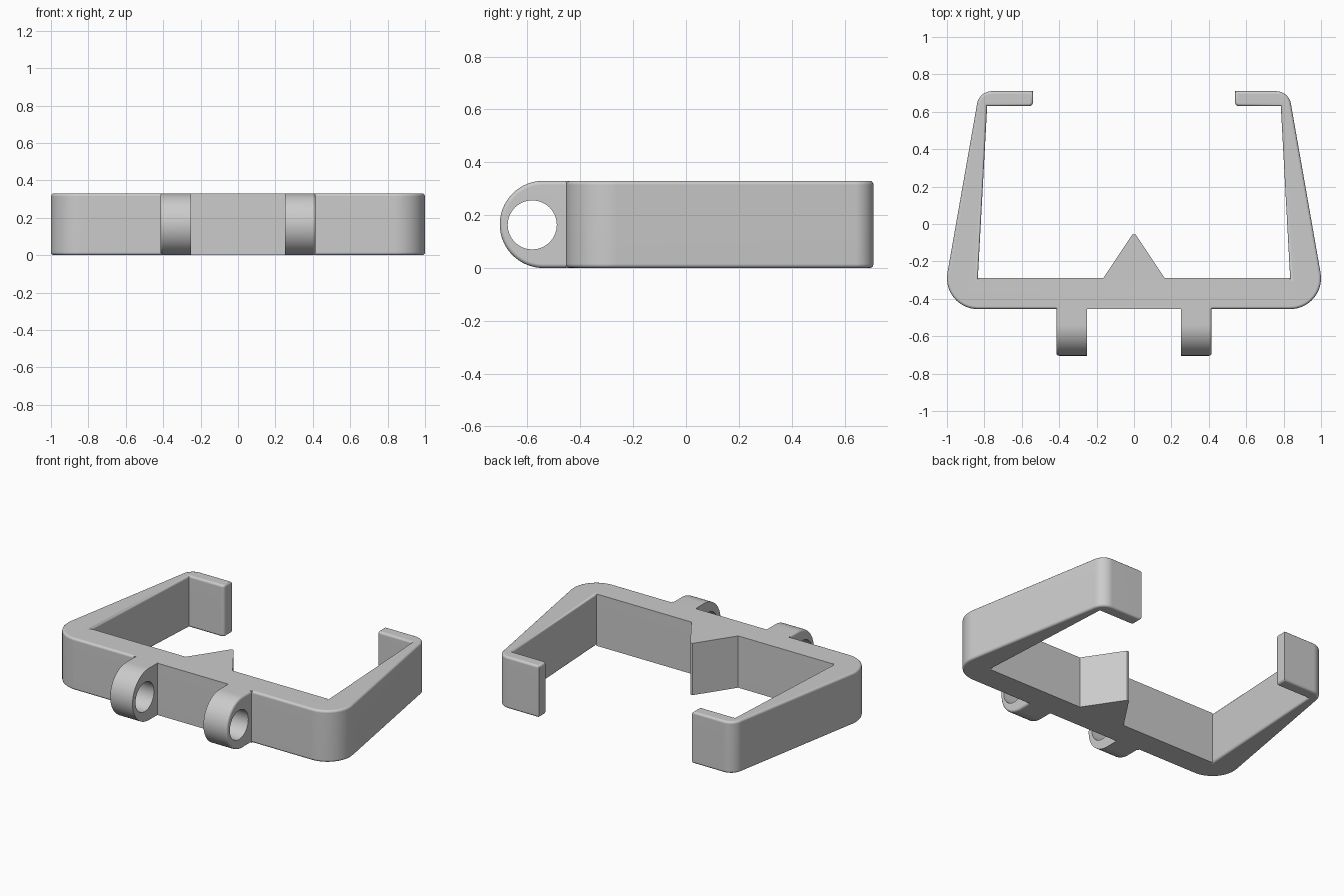
import bpy, bmesh
from math import sin, cos, radians
from mathutils import Vector

H = 0.33          # overall height
EDGE = 0.015      # rounding of the outer edges

cube = bpy.data.objects.get("Cube")
if cube:
    bpy.data.objects.remove(cube, do_unlink=True)

grey = bpy.data.materials.new("plain_grey")
grey.use_nodes = True
colour = (0.6, 0.6, 0.6, 1)
grey.diffuse_color = colour
grey.node_tree.nodes["Principled BSDF"].inputs["Base Color"].default_value = colour


def arc(cx, cy, r, start, end, steps):
    """Points on a circular arc, angles in degrees."""
    angles = [radians(start + (end - start) * i / steps) for i in range(steps + 1)]
    return [(cx + r * cos(a), cy + r * sin(a)) for a in angles]


def prism(name, points, place, offset, rounded=None):
    """Extrude a closed outline; round the rim edges chosen by the rule."""
    bm = bmesh.new()
    near = [bm.verts.new(place(*p)) for p in points]
    far = [bm.verts.new(place(*p) + Vector(offset)) for p in points]
    bm.faces.new(near)
    bm.faces.new(far)
    for i in range(len(points)):
        bm.faces.new((near[i - 1], near[i], far[i], far[i - 1]))
    bmesh.ops.recalc_face_normals(bm, faces=bm.faces)
    if rounded:
        chosen = [e for e in bm.edges if rounded(e.verts[0].co, e.verts[1].co)]
        bmesh.ops.bevel(bm, geom=chosen, offset=EDGE, segments=3, profile=0.5,
                        affect='EDGES', clamp_overlap=False)
    mesh = bpy.data.meshes.new(name)
    bm.to_mesh(mesh)
    bm.free()
    mesh.materials.append(grey)
    obj = bpy.data.objects.new(name, mesh)
    bpy.context.collection.objects.link(obj)
    return obj


def activate(obj):
    bpy.ops.object.select_all(action='DESELECT')
    obj.select_set(True)
    bpy.context.view_layer.objects.active = obj


def smooth(obj):
    """Smooth the roundings while the broad faces stay flat."""
    activate(obj)
    bpy.ops.object.shade_smooth_by_angle(angle=radians(35))
    weighted = obj.modifiers.new("flat_broad_faces", 'WEIGHTED_NORMAL')
    weighted.keep_sharp = True


def flat(x, y):
    return Vector((x, y, 0))


def mirrored(half):
    return half + [(-x, y) for x, y in reversed(half)]


# Frame: crossbar, tapering arms and hooked ends, rounded all along both rims
half = arc(0.835, -0.29, 0.165, -90, 9.8, 16)
half += arc(0.76, 0.63, 0.08, 9.8, 90, 10)
half += [(0.54, 0.71)]
half += arc(0.56, 0.65, 0.02, 180, 270, 4)
half += [(0.785, 0.63), (0.835, -0.29)]
smooth(prism("frame", mirrored(half), flat, (0, 0, H),
             lambda a, b: abs(a.z - b.z) < 0.001))

# Square-edged crossbar core with the pointed stop
core = [(0.415, -0.455), (0.415, -0.4), (0.835, -0.32), (0.835, -0.29),
        (0.165, -0.29), (0.008, -0.055)]
prism("crossbar_core_and_stop", mirrored(core), flat, (0, 0, H))


# Pair of hinge lugs with round holes
def lug_rim(a, b):
    outer = min(abs(a.x), abs(b.x)) > 0.4
    return outer and min(a.y, b.y) < -0.46


for side, label in ((1, "left"), (-1, "right")):
    def upright(y, z):
        return Vector((side * 0.25, y, z))

    shape = [(-0.455, 0)] + arc(-0.54, H / 2, H / 2, 270, 90, 32) + [(-0.455, H)]
    lug = prism(label + "_hinge_lug", shape, upright, (side * 0.165, 0, 0), lug_rim)

    cutter = prism(label + "_hole_cutter", arc(-0.582, 0.163, 0.093, 0, 348.75, 31),
                   lambda y, z: Vector((side * 0.2, y, z)), (side * 0.3, 0, 0))
    cut = lug.modifiers.new("hinge_hole", 'BOOLEAN')
    cut.operation = 'DIFFERENCE'
    cut.solver = 'EXACT'
    cut.object = cutter
    activate(lug)
    bpy.ops.object.modifier_apply(modifier=cut.name)
    bpy.data.objects.remove(cutter, do_unlink=True)
    smooth(lug)
